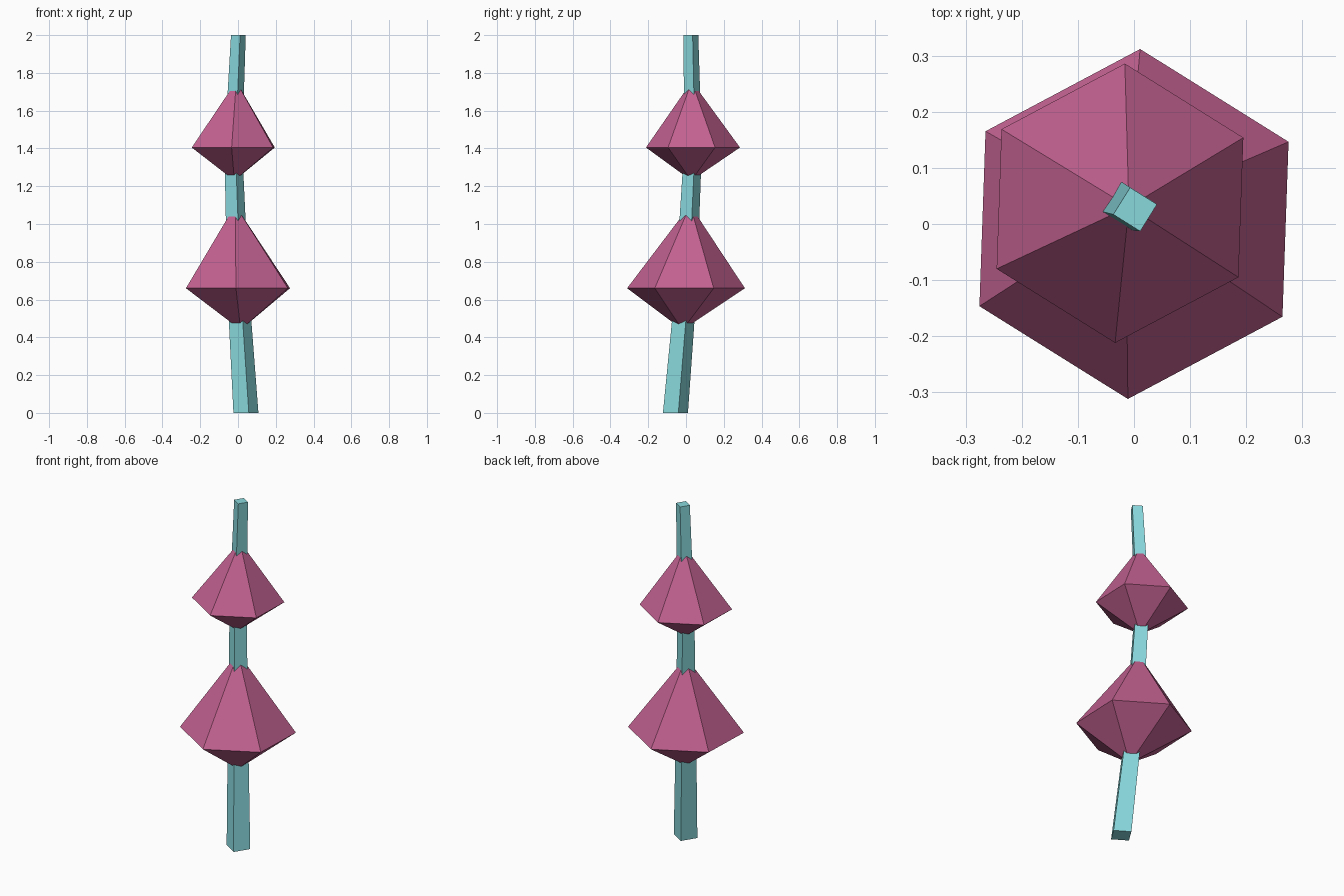
import bpy, bmesh
from math import cos, sin, radians
from mathutils import Vector

if "Cube" in bpy.data.objects:
    bpy.data.objects.remove(bpy.data.objects["Cube"])


def material(name, color):
    mat = bpy.data.materials.new(name)
    mat.diffuse_color = (*color, 1)
    mat.use_nodes = True
    mat.node_tree.nodes["Principled BSDF"].inputs["Base Color"].default_value = mat.diffuse_color
    return mat


def ring(bm, center, radius, sides, angle):
    return [bm.verts.new((center[0] + radius * cos(radians(angle + 360 * i / sides)),
                          center[1] + radius * sin(radians(angle + 360 * i / sides)),
                          center[2])) for i in range(sides)]


def finish(bm, name, mat):
    bmesh.ops.recalc_face_normals(bm, faces=bm.faces)
    mesh = bpy.data.meshes.new(name)
    bm.to_mesh(mesh)
    bm.free()
    mesh.materials.append(mat)
    obj = bpy.data.objects.new(name, mesh)
    bpy.context.collection.objects.link(obj)


teal = material("teal", (0.25, 0.69, 0.72))
pink = material("pink", (0.54, 0.12, 0.28))

# Stem centre line, bending at the middle of each bulb
PATH = [Vector(p) for p in ((0.042, -0.056, 0), (0, 0, 0.66),
                            (-0.025, 0.037, 1.405), (0.002, 0.026, 2))]


def stem_point(z):
    for a, b in zip(PATH, PATH[1:]):
        if z <= b.z:
            return a.lerp(b, (z - a.z) / (b.z - a.z))
    return PATH[-1]


# Tapered square stem
bm = bmesh.new()
rings = [ring(bm, p, 0.068 - 0.014 * p.z, 4, 13) for p in PATH]
for lo, hi in zip(rings, rings[1:]):
    for i in range(4):
        j = (i + 1) % 4
        bm.faces.new((lo[i], lo[j], hi[j], hi[i]))
bm.faces.new(rings[0][::-1])
bm.faces.new(rings[-1])
finish(bm, "stem", teal)


# Six-sided bulbs whose tips follow the stem
def bulb(name, z, radius, up, down):
    bm = bmesh.new()
    rim = ring(bm, stem_point(z), radius, 6, 28)
    for tip_z in (z + up, z - down):
        tip = bm.verts.new(stem_point(tip_z))
        for i in range(6):
            bm.faces.new((rim[i], rim[(i + 1) % 6], tip))
    finish(bm, name, pink)


bulb("lower_bulb", 0.66, 0.312, 0.44, 0.22)
bulb("upper_bulb", 1.405, 0.249, 0.35, 0.175)
